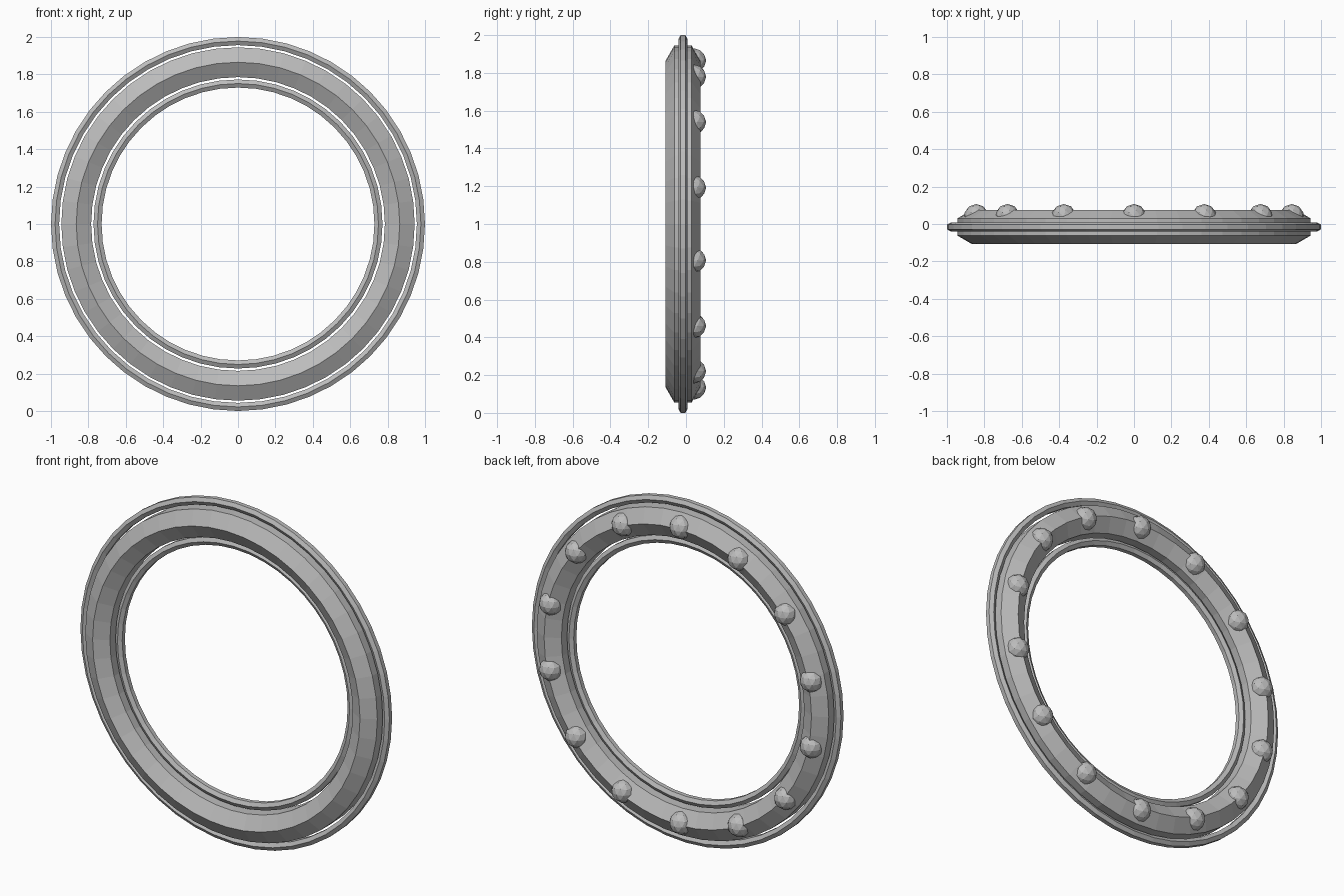
import bpy
import math
from mathutils import Matrix

cube = bpy.data.objects.get("Cube")
if cube:
    bpy.data.objects.remove(cube, do_unlink=True)

grey = bpy.data.materials.new("plain_grey")
grey.use_nodes = True
colour = (0.5, 0.5, 0.5, 1)
grey.diffuse_color = colour
grey.node_tree.nodes["Principled BSDF"].inputs["Base Color"].default_value = colour

RING_Y = -0.016
BODY_RADIUS = 0.865


def finish(obj, name):
    obj.name = name
    obj.data.materials.append(grey)
    bpy.ops.object.shade_flat()


def hex_ring(name, major, minor):
    """Upright ring with a six-sided section, ridged towards front and back."""
    bpy.ops.mesh.primitive_torus_add(
        major_radius=major, minor_radius=minor,
        major_segments=48, minor_segments=6)
    obj = bpy.context.object
    # Turn the section so its points face along the axis, then stand it up
    for v in obj.data.vertices:
        angle = math.atan2(v.co.y, v.co.x)
        r = math.hypot(v.co.x, v.co.y) - major
        a = math.atan2(v.co.z, r) + math.radians(30)
        radius = major + minor * math.cos(a)
        v.co = (radius * math.cos(angle), radius * math.sin(angle),
                minor * math.sin(a))
    obj.data.transform(Matrix.Rotation(math.pi / 2, 4, "X"))
    obj.location = (0, RING_Y, 1)
    finish(obj, name)


# Thick main ring with a thin rim outside and inside, separated by small gaps
hex_ring("main_ring", BODY_RADIUS, 0.092)
hex_ring("outer_rim", 0.978, 0.025)
hex_ring("inner_rim", 0.751, 0.025)

# Round studs spaced evenly along the back ridge
STUDS = 14
for i in range(STUDS):
    a = 2 * math.pi * i / STUDS
    bpy.ops.mesh.primitive_ico_sphere_add(
        subdivisions=2, radius=0.065,
        location=(BODY_RADIUS * math.sin(a), 0.042,
                  1 + BODY_RADIUS * math.cos(a)))
    finish(bpy.context.object, f"back_stud_{i + 1}")
